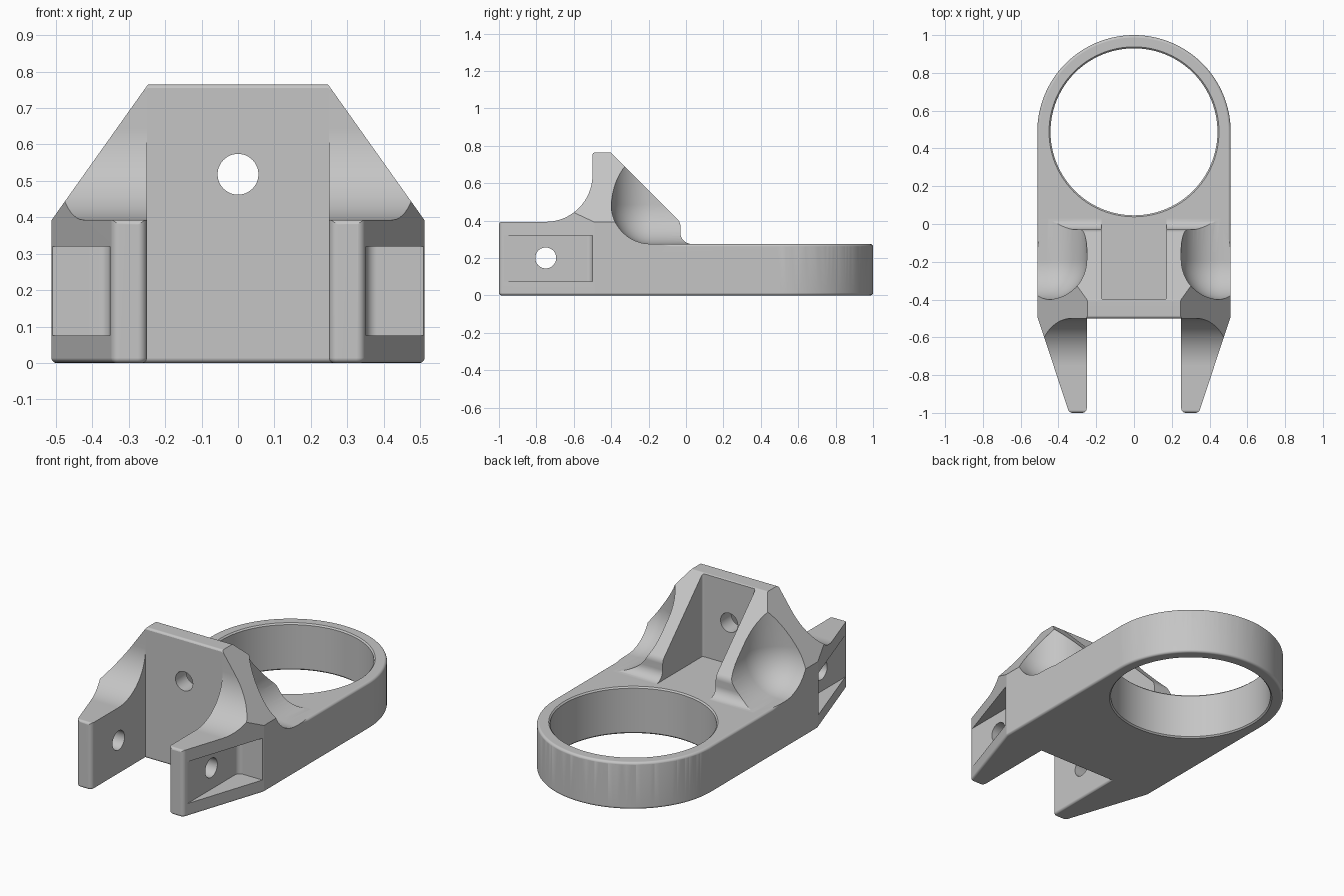
import bpy, bmesh, math
from mathutils import Matrix, Vector

default = bpy.data.objects.get("Cube")
if default:
    bpy.data.objects.remove(default, do_unlink=True)

HALF, RING_Y, TOP = 0.512, 0.488, 0.275
REACH = 1.2   # extent of the shaping solids beyond the part


def finish(name, bm):
    bmesh.ops.recalc_face_normals(bm, faces=bm.faces[:])
    mesh = bpy.data.meshes.new(name)
    bm.to_mesh(mesh)
    bm.free()
    obj = bpy.data.objects.new(name, mesh)
    bpy.context.collection.objects.link(obj)
    return obj


def prism(name, points, place, low, high, soften=0):
    """Extrude a flat outline; place(a, b, depth) maps it into space."""
    bm = bmesh.new()
    ends = [[bm.verts.new(place(a, b, d)) for a, b in points] for d in (low, high)]
    n = len(points)
    base = bm.faces.new(ends[0])
    bm.faces.new(ends[1][::-1])
    for i in range(n):
        j = (i + 1) % n
        bm.faces.new((ends[0][i], ends[0][j], ends[1][j], ends[1][i]))
    bmesh.ops.recalc_face_normals(bm, faces=bm.faces[:])
    if soften:
        bmesh.ops.bevel(bm, geom=list(base.edges), offset=soften, segments=6,
                        profile=0.5, affect='EDGES', clamp_overlap=True)
    return finish(name, bm)


def box(name, low, high, radius, rounded, segments=12):
    """Box with the edges chosen by rounded(a, b) filleted."""
    bm = bmesh.new()
    bmesh.ops.create_cube(bm, size=1)
    for v in bm.verts:
        v.co = Vector([low[i] if v.co[i] < 0 else high[i] for i in range(3)])
    edges = [e for e in bm.edges if rounded(*[v.co for v in e.verts])]
    bmesh.ops.bevel(bm, geom=edges, offset=radius, segments=segments,
                    profile=0.5, affect='EDGES', clamp_overlap=False)
    return finish(name, bm)


def rod(name, radius, depth, centre, axis):
    bm = bmesh.new()
    turn = Matrix.Rotation(math.pi / 2, 4, axis)
    bmesh.ops.create_cone(bm, cap_ends=True, segments=48, radius1=radius, radius2=radius,
                          depth=depth, matrix=Matrix.Translation(centre) @ turn)
    return finish(name, bm)


def combine(target, tool, operation='DIFFERENCE'):
    tool.hide_render = True
    mod = target.modifiers.new("shape", 'BOOLEAN')
    mod.operation, mod.solver, mod.object = operation, 'EXACT', tool
    bpy.ops.object.select_all(action='DESELECT')
    bpy.context.view_layer.objects.active = target
    target.select_set(True)
    bpy.ops.object.modifier_apply(modifier=mod.name)
    bpy.data.objects.remove(tool, do_unlink=True)


def arc(cx, cy, r, start, end, steps):
    angles = [math.radians(start + (end - start) * i / steps) for i in range(steps + 1)]
    return [(cx + r * math.cos(t), cy + r * math.sin(t)) for t in angles]


# Side profile: arms, swept-up wall, sloping gussets and flat base
side = [(-1.1, -0.1), (-1.1, 0.0)]
side += arc(-0.985, 0.378, 0.015, 165, 90, 5)
side += arc(-0.75, 0.643, 0.25, -90, 0, 16)
side += arc(-0.485, 0.75, 0.015, 180, 90, 6)
side += arc(-0.41, 0.75, 0.015, 90, 45, 3)
side += arc(-0.08, 0.37, 0.05, 45, 0, 6)
side += arc(0.03, TOP + 0.06, 0.06, 180, 270, 10)[:-1]
side += [(0.03, TOP), (REACH, TOP), (REACH, -0.1)]
bracket = prism("bracket", side, lambda a, b, d: (d, a, b), -0.6, 0.6)

# Plan outline: round ring end and two tapering fork arms
fork = [(0.25, -0.499)] + arc(0.275, -0.975, 0.025, 180, 270, 6)
fork += arc(0.325, -0.975, 0.025, 270, 341.7, 6) + [(HALF, -0.49)]
plan = fork + arc(0, RING_Y, HALF, 0, 180, 64) + [(-x, y) for x, y in reversed(fork)]
combine(bracket, prism("plan_shape", plan, lambda a, b, d: (a, b, d), 0, 1, 0.014),
        'INTERSECT')

# Front outline: sloping shoulders
front = [(-0.6, -0.2), (0.6, -0.2), (0.6, 0.268), (0.2, 0.831), (-0.2, 0.831), (-0.6, 0.268)]
combine(bracket, prism("shoulder_shape", front, lambda a, b, d: (a, d, b), -REACH, REACH),
        'INTERSECT')

# Rounded scoops beside the gussets and recesses outside the arms
for s in (1, -1):
    corner = Vector((0.25 * s, -0.4, TOP))
    near = lambda a, b: (a - corner).length < 1e-4 or (b - corner).length < 1e-4
    x_range = sorted((0.25 * s, 1.1 * s))
    combine(bracket, box("scoop", (x_range[0], -0.4, TOP),
                         (x_range[1], 0.03, REACH), 0.21, near))
    wall = lambda a, b: all(abs(abs(p.x) - 0.352) < 1e-4 and p.y > -0.6 for p in (a, b))
    x_range = sorted((0.352 * s, 0.8 * s))
    combine(bracket, box("arm_recess", (x_range[0], -1.1, 0.075),
                         (x_range[1], -0.5, 0.32), 0.03, wall, 6))

# Pocket between the gussets
back_corner = lambda a, b: all(p.y < 0 for p in (a, b)) and abs(a.z - b.z) > 0.1
combine(bracket, box("pocket", (-0.172, -0.4, TOP), (0.172, 0.03, REACH),
                     0.012, back_corner, 6))

# Ring bore, chamfered at both rims
bm = bmesh.new()
rings = []
for r, z in ((0.462, -0.012), (0.442, 0.008), (0.442, TOP - 0.008), (0.462, TOP + 0.012)):
    rings.append([bm.verts.new((x, y, z)) for x, y in arc(0, RING_Y, r, 0, 360, 96)[:-1]])
for low, high in zip(rings, rings[1:]):
    for i in range(len(low)):
        bm.faces.new((low[i - 1], low[i], high[i], high[i - 1]))
bm.faces.new(rings[0])
bm.faces.new(rings[-1])
combine(bracket, finish("bore", bm))

# Bolt holes through the wall and the arms
combine(bracket, rod("wall_hole", 0.056, 0.4, (0, -0.45, 0.518), 'X'))
combine(bracket, rod("arm_hole", 0.056, 2, (0, -0.75, 0.2), 'Y'))

# Round the outer top edge of the base, fading out under the scoops
R = 0.016
bend = arc(-R, TOP - R, R / math.cos(math.radians(7.5)), 22.5, 67.5, 3)
run, rise = 0.03 * math.sin(math.radians(15)), 0.03 * math.cos(math.radians(15))
section = [(bend[0][0] + run, bend[0][1] - rise)] + bend
section += [(bend[-1][0] - rise, bend[-1][1] + run), (0.03, TOP + 0.03)]
bm = bmesh.new()
loops = []
for d, z in section:
    w = HALF + d
    path = [(w, -0.25, z + 0.03), (w, -0.08, z)]
    path += [(x, y, z) for x, y in arc(0, RING_Y, w, 0, 180, 64)]
    path += [(-w, -0.08, z), (-w, -0.25, z + 0.03)]
    loops.append([bm.verts.new(p) for p in path])
for k, a in enumerate(loops):
    b = loops[k - 1]
    for i in range(len(a) - 1):
        bm.faces.new((a[i], a[i + 1], b[i + 1], b[i]))
for end in (0, -1):
    bm.faces.new([loop[end] for loop in loops])
combine(bracket, finish("edge_rounding", bm))

# Single grey finish
grey = bpy.data.materials.new("grey")
grey.use_nodes = True
colour = (0.56, 0.56, 0.56, 1)
grey.diffuse_color = colour
grey.node_tree.nodes["Principled BSDF"].inputs["Base Color"].default_value = colour
bracket.data.materials.clear()
bracket.data.materials.append(grey)

# Smooth curves with crisp edges
bpy.ops.object.select_all(action='DESELECT')
bracket.select_set(True)
bpy.context.view_layer.objects.active = bracket
bpy.ops.object.shade_smooth_by_angle(angle=math.radians(16))
normals = bracket.modifiers.new("even_normals", 'WEIGHTED_NORMAL')
normals.keep_sharp = True
